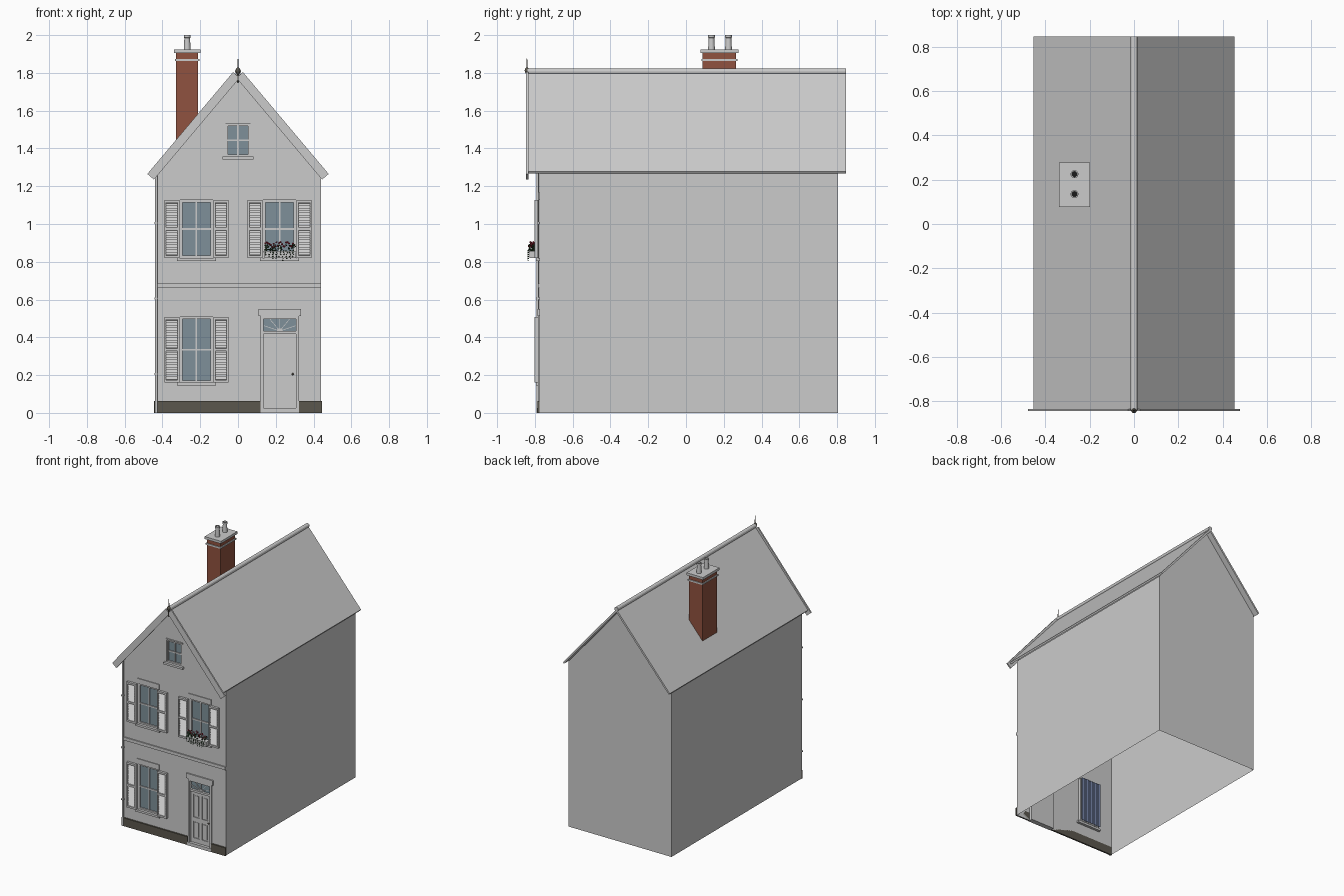
import bpy, bmesh, math, random
from mathutils import Matrix, Vector

if "Cube" in bpy.data.objects:
    bpy.data.objects.remove(bpy.data.objects["Cube"])

random.seed(4)
FRONT, BACK, W, EAVE, SLOPE = -0.775, 0.805, 0.44, 1.27, 1.163
APEX = EAVE + W * SLOPE


def mat(name, r, g, b):
    m = bpy.data.materials.new(name)
    m.diffuse_color = (r, g, b, 1)
    m.use_nodes = True
    m.node_tree.nodes["Principled BSDF"].inputs["Base Color"].default_value = m.diffuse_color
    return m


BRICK = mat("brick", 0.28, 0.085, 0.05)
GLASS = mat("glass", 0.21, 0.28, 0.32)
DARK = mat("plinth_paint", 0.105, 0.095, 0.075)
BLACK = mat("soot", 0.01, 0.01, 0.01)
CLOTH = mat("curtain_cloth", 0.10, 0.13, 0.22)
RED = mat("petal", 0.35, 0.02, 0.04)
GREEN = mat("leaf", 0.03, 0.07, 0.03)


def finish(name, bm, m=None, smooth=False):
    bmesh.ops.recalc_face_normals(bm, faces=bm.faces)
    me = bpy.data.meshes.new(name)
    bm.to_mesh(me)
    bm.free()
    ob = bpy.data.objects.new(name, me)
    bpy.context.collection.objects.link(ob)
    if m:
        me.materials.append(m)
    if smooth:
        bpy.ops.object.select_all(action='DESELECT')
        ob.select_set(True)
        bpy.context.view_layer.objects.active = ob
        bpy.ops.object.shade_smooth_by_angle(angle=math.radians(40))
    return ob


def add_prism(bm, pts, y0, y1):
    a = [bm.verts.new((x, y0, z)) for x, z in pts]
    b = [bm.verts.new((x, y1, z)) for x, z in pts]
    bm.faces.new(a)
    bm.faces.new(b[::-1])
    for i in range(len(a)):
        j = (i + 1) % len(a)
        bm.faces.new((a[i], b[i], b[j], a[j]))
    return a + b


def prisms(name, profiles, y0, y1, m=None):
    bm = bmesh.new()
    for p in profiles:
        add_prism(bm, p, y0, y1)
    return finish(name, bm, m)


def boxes(name, items, m=None):
    """Each item is x0, x1, y0, y1, z0, z1 and an optional lean of the top along y."""
    bm = bmesh.new()
    for x0, x1, y0, y1, z0, z1, *lean in items:
        vs = add_prism(bm, [(x0, z0), (x1, z0), (x1, z1), (x0, z1)], y0, y1)
        if lean:
            for v in vs:
                if v.co.z > (z0 + z1) / 2:
                    v.co.y += lean[0]
    return finish(name, bm, m)


def lathe(name, profile, loc, m=None, n=16):
    bm = bmesh.new()
    vs = [bm.verts.new((r, 0, z)) for r, z in profile]
    es = [bm.edges.new(p) for p in zip(vs, vs[1:])]
    bmesh.ops.spin(bm, geom=vs + es, cent=(0, 0, 0), axis=(0, 0, 1),
                   angle=math.tau, steps=n, use_duplicate=False)
    bmesh.ops.remove_doubles(bm, verts=bm.verts, dist=1e-5)
    bmesh.ops.translate(bm, verts=bm.verts, vec=loc)
    return finish(name, bm, m, True)


def mirrored(pts):
    return [pts, [(-x, z) for x, z in pts]]


# window openings: name, centre x, half width, bottom, top, shutters
WINDOWS = [("lower_window", -0.22, 0.087, 0.16, 0.508, True),
           ("upper_left_window", -0.22, 0.087, 0.82, 1.127, True),
           ("upper_right_window", 0.22, 0.087, 0.82, 1.127, True),
           ("attic_window", 0.0, 0.066, 1.357, 1.53, False)]

# front wall sheet with openings
cu = bpy.data.curves.new("front_outline", 'CURVE')
cu.dimensions = '2D'
cu.fill_mode = 'BOTH'
loops = [[(-W, 0), (0.12, 0), (0.12, 0.51), (0.322, 0.51), (0.322, 0), (W, 0),
          (W, EAVE), (0, APEX), (-W, EAVE)]]
loops += [[(c - h, b), (c + h, b), (c + h, t), (c - h, t)] for _, c, h, b, t, _ in WINDOWS]
for lp in loops:
    s = cu.splines.new('POLY')
    s.points.add(len(lp) - 1)
    s.use_cyclic_u = True
    for p, (x, z) in zip(s.points, lp):
        p.co = (x, z, 0, 1)
tmp = bpy.data.objects.new("front_outline", cu)
bpy.context.collection.objects.link(tmp)
dg = bpy.context.evaluated_depsgraph_get()
me = bpy.data.meshes.new_from_object(tmp.evaluated_get(dg))
me.transform(Matrix.Translation((0, FRONT, 0)) @ Matrix.Rotation(math.pi / 2, 4, 'X'))
bpy.data.objects.remove(tmp)
bpy.context.collection.objects.link(bpy.data.objects.new("front_wall", me))

# side and back walls, open underneath
bm = bmesh.new()
f = [bm.verts.new((x, FRONT, z)) for x, z in ((-W, 0), (-W, EAVE), (W, EAVE), (W, 0))]
k = [bm.verts.new((x, BACK, z)) for x, z in ((-W, 0), (-W, EAVE), (W, EAVE), (W, 0))]
top = bm.verts.new((0, BACK, APEX))
bm.faces.new((f[0], f[1], k[1], k[0]))
bm.faces.new((f[3], k[3], k[2], f[2]))
bm.faces.new((k[0], k[1], top, k[2], k[3]))
finish("side_and_back_walls", bm)

# roof, bargeboards, ridge and finial
prisms("roof_slopes", mirrored([(0, APEX + 0.002), (0.447, 1.268), (0.455, 1.279), (0, APEX + 0.025)]),
       -0.838, 0.848)
prisms("bargeboards", mirrored([(0.48, 1.265), (0.026, 1.804), (-0.009, 1.774), (0.445, 1.235)]),
       -0.846, -0.835)
ring = [(0.016 * math.cos(i * math.tau / 12), 1.808 + 0.016 * math.sin(i * math.tau / 12)) for i in range(12)]
prisms("ridge_cap", [ring], -0.84, 0.848)
lathe("finial", [(0, 1.745), (0.005, 1.75), (0.005, 1.795), (0.011, 1.803), (0.013, 1.812), (0.011, 1.821),
                 (0.004, 1.828), (0.003, 1.85), (0, 1.894)], (0, -0.842, 0), DARK, 10)

# chimney and pots
boxes("chimney_stack", [(-0.327, -0.211, 0.087, 0.266, 1.36, 1.905)], BRICK)
boxes("chimney_bands", [(-0.333, -0.205, 0.081, 0.272, 1.862, 1.874),
                        (-0.339, -0.199, 0.077, 0.277, 1.905, 1.924)])
for i, y in enumerate((0.135, 0.225)):
    lathe(f"chimney_pot_{i}", [(0.018, 1.924), (0.015, 1.985), (0.018, 1.987), (0.018, 2.0),
                               (0.012, 2.0), (0.012, 1.93)], (-0.269, y, 0))
    lathe(f"pot_hollow_{i}", [(0, 1.96), (0.012, 1.96)], (-0.269, y, 0), BLACK)

# plinth, string course, downpipe
boxes("plinth", [(-0.444, 0.12, -0.787, FRONT, 0, 0.063), (0.322, 0.444, -0.787, FRONT, 0, 0.063)], DARK)
boxes("string_course", [(-W, W, -0.784, FRONT, 0.66, 0.684)])
lathe("downpipe", [(0, 0), (0.007, 0), (0.007, 1.27), (0, 1.27)], (-0.432, -0.786, 0), None, 10)
boxes("pipe_brackets", [(-0.441, -0.423, -0.795, FRONT, z, z + 0.01) for z in (0.2, 0.6, 1.0)])

# windows with sill, lintel, glass, curtain and shutters
for name, c, h, b, t, shutters in WINDOWS:
    mid, fr, y0, y1 = (b + t) / 2, 0.012, -0.773, -0.752
    l, r = c - h, c + h
    boxes(name + "_frame", [(l, l + fr, y0, y1, b, t), (r - fr, r, y0, y1, b, t),
                            (l, r, y0, y1, b, b + fr), (l, r, y0, y1, t - fr, t),
                            (l, r, y0 + .003, y1, mid - .005, mid + .005),
                            (c - .004, c + .004, y0 + .003, y1, b, t)])
    boxes(name + "_glass", [(l, r, -0.763, -0.760, b, t)], GLASS)
    boxes(name + "_sill", [(l - .016, r + .016, -0.793, -0.755, b - .016, b)])
    boxes(name + "_lintel", [(l - .008, r + .008, -0.781, FRONT, t, t + (.04 if shutters else .01))])
    n = 28
    zig = [(l + 2 * h * i / n, -0.738 + (.005 if i % 2 else -.005)) for i in range(n + 1)]
    bm = bmesh.new()
    cols = [(bm.verts.new((x, y, b)), bm.verts.new((x, y, t))) for x, y in zig]
    for p, q in zip(cols, cols[1:]):
        bm.faces.new((p[0], q[0], q[1], p[1]))
    finish(name + "_curtain", bm, CLOTH)
    if shutters:
        parts = []
        for x0, x1 in ((l - .083, l - .003), (r + .003, r + .083)):
            parts += [(x0, x0 + .01, -0.801, -0.783, b, t), (x1 - .01, x1, -0.801, -0.783, b, t)]
            parts += [(x0, x1, -0.801, -0.783, z, z + .014) for z in (b, mid - .007, t - .014)]
            z = b + .016
            while z < t - .025:
                parts.append((x0 + .008, x1 - .008, -0.798, -0.794, z, z + .013, .01))
                z += .013
        boxes(name + "_shutters", parts)

# door, surround, fanlight
boxes("door_surround", [(0.12, 0.136, -0.783, -0.752, 0, 0.51), (0.306, 0.322, -0.783, -0.752, 0, 0.51),
                        (0.12, 0.322, -0.783, -0.752, 0.497, 0.512), (0.136, 0.306, -0.78, -0.752, 0.418, 0.434),
                        (0.12, 0.322, -0.79, -0.752, 0, 0.025)])
boxes("door_lintel", [(0.108, 0.334, -0.785, FRONT, 0.512, 0.55)])
rails = [(0.136, 0.306, -0.768, -0.762, z0, z1) for z0, z1 in ((.025, .06), (.19, .22), (.395, .418))]
stiles = [(x, x + .024, -0.768, -0.762, .025, .418) for x in (.136, .209, .282)]
panels = [(x, x + .03, -0.765, -0.76, z0, z1) for x in (.1695, .2425) for z0, z1 in ((.07, .18), (.23, .385))]
boxes("door", [(0.136, 0.306, -0.762, -0.752, 0.025, 0.418)] + rails + stiles + panels)
boxes("fanlight_glass", [(0.136, 0.306, -0.763, -0.76, 0.434, 0.497)], GLASS)
spokes = []
for deg in (18, 50, 90, 130, 162):
    a = math.radians(deg)
    d, nrm = Vector((math.cos(a), math.sin(a))), Vector((-math.sin(a), math.cos(a))) * .0016
    o, e = Vector((.221, .434)), min(.083 / max(abs(d.x), .01), .062 / d.y)
    spokes.append([tuple(p) for p in (o - nrm, o + d * e - nrm, o + d * e + nrm, o + nrm)])
spokes.append([(.221 + .016 * math.cos(i * math.pi / 8), .434 + .014 * math.sin(i * math.pi / 8)) for i in range(9)])
prisms("fanlight_bars", spokes, -0.769, -0.762)
bm = bmesh.new()
bmesh.ops.create_uvsphere(bm, u_segments=10, v_segments=6, radius=0.006,
                          matrix=Matrix.Translation((0.29, -0.774, 0.205)))
finish("door_knob", bm, DARK, True)

# window box with flowers and trailing leaves
boxes("window_box", [(0.14, 0.306, -0.828, -0.79, 0.82, 0.855), (0.136, 0.31, -0.832, -0.787, 0.849, 0.858)])
leaves, petals = bmesh.new(), bmesh.new()


def blob(bm, x, y, z, r, flat=1.0):
    tilt = Matrix.Rotation(random.uniform(-1, 1), 4, 'X') @ Matrix.Rotation(random.uniform(-1, 1), 4, 'Y')
    bmesh.ops.create_icosphere(bm, subdivisions=1, radius=r, matrix=Matrix.Translation((x, y, z)) @ tilt
                               @ Matrix.Diagonal((1, 1, flat, 1)))


for i in range(60):
    blob(leaves, random.uniform(.142, .304), random.uniform(-.832, -.793), random.uniform(.858, .89), .007, .3)
for i in range(22):
    blob(petals, .145 + .0073 * i, random.uniform(-.834, -.795), random.uniform(.878, .905), .0065, .8)
for i in range(9):
    x, n = .15 + .018 * i, random.randint(3, 6)
    for j in range(n):
        blob(leaves, x + random.uniform(-.005, .005), -.836, .858 - j * .01, .005, .4)
finish("flower_leaves", leaves, GREEN)
finish("flower_petals", petals, RED)
